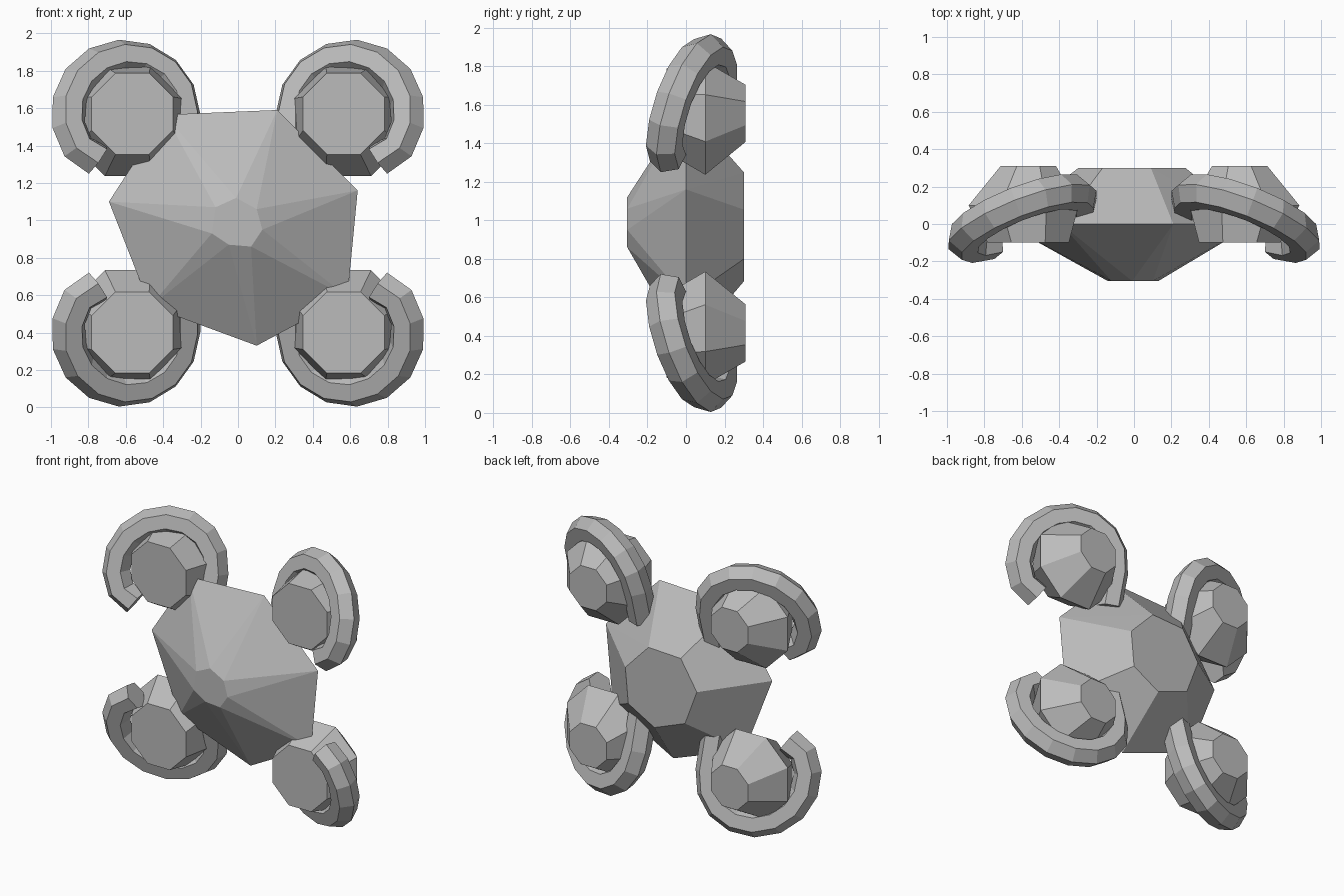
import bpy, bmesh
from math import cos, sin, pi, radians
from mathutils import Vector

cube = bpy.data.objects.get("Cube")
if cube:
    bpy.data.objects.remove(cube)

MID_Z = 0.985

grey = bpy.data.materials.new("stone_grey")
grey.use_nodes = True
colour = (0.5, 0.5, 0.5, 1)
grey.diffuse_color = colour
grey.node_tree.nodes["Principled BSDF"].inputs["Base Color"].default_value = colour


def finish(name, bm):
    bmesh.ops.recalc_face_normals(bm, faces=bm.faces[:])
    mesh = bpy.data.meshes.new(name)
    bm.to_mesh(mesh)
    bm.free()
    mesh.materials.append(grey)
    obj = bpy.data.objects.new(name, mesh)
    bpy.context.collection.objects.link(obj)


def loft(name, rings):
    """Skin a list of equal rings and cap both ends."""
    bm = bmesh.new()
    loops = [[bm.verts.new(p) for p in ring] for ring in rings]
    n = len(loops[0])
    for a, b in zip(loops, loops[1:]):
        for i in range(n):
            j = (i + 1) % n
            bm.faces.new((a[i], a[j], b[j], b[i]))
    bm.faces.new(loops[0])
    bm.faces.new(loops[-1])
    finish(name, bm)


# Central faceted body: wide uneven heptagon, small twisted front cap, back cap
middle = [(-0.39, 1.565), (0.21, 1.59), (0.64, 1.16), (0.585, 0.59),
          (0.10, 0.33), (-0.47, 0.54), (-0.69, 1.10)]
front = [(-0.12, 1.07), (-0.01, 1.12), (0.10, 1.06), (0.13, 0.95),
         (0.07, 0.86), (-0.05, 0.87), (-0.14, 0.93)]
bm = bmesh.new()
for x, z in middle:
    bm.verts.new((x, 0, z))
    bm.verts.new((x * 0.43, 0.3, 0.97 + (z - 0.97) * 0.45))
for x, z in front:
    bm.verts.new((x, -0.305, z))
bmesh.ops.convex_hull(bm, input=bm.verts[:])
bmesh.ops.dissolve_limit(bm, angle_limit=radians(1), verts=bm.verts[:], edges=bm.edges[:])
finish("body", bm)


def place(p, sx, sz):
    return Vector((p[0] * sx, p[1], MID_Z + (p[2] - MID_Z) * sz))


def pod(name, sx, sz):
    """Octagonal gem: flat front, wide middle, narrow back."""
    rings = []
    for y, cx, cz, r in ((-0.1, 0.565, 1.57, 0.235), (0.1, 0.59, 1.53, 0.318),
                         (0.31, 0.565, 1.555, 0.16)):
        rings.append([place((cx + r * cos((i + 0.5) * pi / 4), y,
                             cz + r * sin((i + 0.5) * pi / 4)), sx, sz)
                      for i in range(8)])
    loft(name, rings)


def horn(name, sx, sz):
    """Hexagonal tube curling around a pod in a tilted plane."""
    slope_x, slope_z = -0.37, 0.28
    normal = Vector((-slope_x, 1, -slope_z)).normalized()
    centre = Vector((0.6, 0.03, 1.565))
    # tip, arc over the top, then a straight inner end
    stations = [(radians(-58 + 23.8 * i), 0) for i in range(11)]
    stations[0] = (stations[0][0], 0)
    stations.append((pi, 0.24))
    rings = []
    for k, (a, drop) in enumerate(stations):
        out = Vector((cos(a), slope_x * cos(a) + slope_z * sin(a), sin(a)))
        down = Vector((0, -slope_z, -1)) * drop
        core = centre + out * (0.285 if k == 0 else 0.31) + down
        out.normalize()
        rings.append([place(core + 0.095 * (out * cos(t) + normal * sin(t)), sx, sz)
                      for t in [i * pi / 3 for i in range(6)]])
    loft(name, rings)


# Four mirrored pods with their horns
for sx, side in ((1, "left"), (-1, "right")):
    for sz, level in ((1, "upper"), (-1, "lower")):
        pod(f"{level}_{side}_pod", sx, sz)
        horn(f"{level}_{side}_horn", sx, sz)
